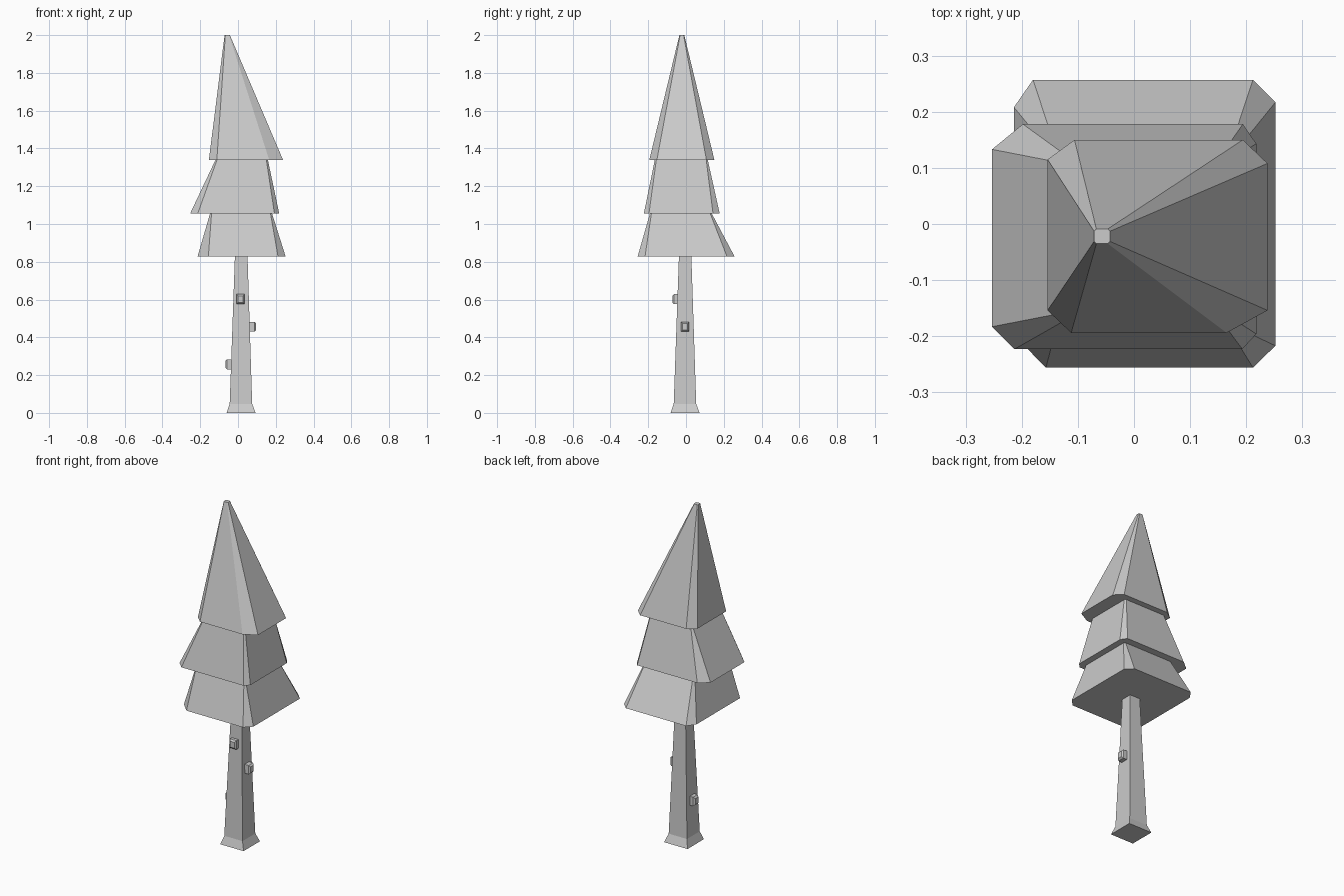
import bpy
import bmesh

if "Cube" in bpy.data.objects:
    bpy.data.objects.remove(bpy.data.objects["Cube"])


def loft(name, rings):
    """Closed solid through rings of (x, y, z) points, all of equal length."""
    bm = bmesh.new()
    loops = [[bm.verts.new(p) for p in ring] for ring in rings]
    n = len(loops[0])
    for a, b in zip(loops, loops[1:]):
        for i in range(n):
            j = (i + 1) % n
            bm.faces.new((a[i], a[j], b[j], b[i]))
    bm.faces.new(loops[0][::-1])
    bm.faces.new(loops[-1])
    bmesh.ops.recalc_face_normals(bm, faces=bm.faces)
    mesh = bpy.data.meshes.new(name)
    bm.to_mesh(mesh)
    bm.free()
    obj = bpy.data.objects.new(name, mesh)
    bpy.context.collection.objects.link(obj)
    return obj


def rect(x0, x1, y0, y1, z):
    return [(x0, y0, z), (x1, y0, z), (x1, y1, z), (x0, y1, z)]


def octagon(x0, x1, y0, y1, z, cuts):
    """Rectangle with chamfered corners; cuts = (dx, dy) from front left, anticlockwise."""
    (ax, ay), (bx, by), (cx, cy), (dx, dy) = cuts
    return [(x0, y0 + ay, z), (x0 + ax, y0, z), (x1 - bx, y0, z), (x1, y0 + by, z),
            (x1, y1 - cy, z), (x1 - cx, y1, z), (x0 + dx, y1, z), (x0, y1 - dy, z)]


def even(c):
    return [(c, c)] * 4


# Tapered square trunk with flared foot
loft("trunk", [rect(-0.06, 0.093, -0.081, 0.072, 0),
               rect(-0.044, 0.075, -0.065, 0.054, 0.048),
               rect(-0.016, 0.05, -0.037, 0.028, 0.84)])

# Three lopsided foliage tiers
loft("lower_foliage", [
    octagon(-0.214, 0.252, -0.256, 0.257, 0.828,
            [(0.057, 0.058), (0.04, 0.039), (0.04, 0.04), (0.034, 0.049)]),
    octagon(-0.148, 0.18, -0.191, 0.136, 1.056, even(0.008))])
loft("middle_foliage", [
    octagon(-0.253, 0.218, -0.223, 0.178, 1.056,
            [(0.04, 0.04), (0.025, 0.027), (0.024, 0.035), (0.055, 0.045)]),
    octagon(-0.119, 0.158, -0.165, 0.115, 1.34, even(0.008))])
loft("upper_foliage", [
    octagon(-0.154, 0.238, -0.194, 0.15, 1.34,
            [(0.042, 0.04), (0.073, 0.04), (0.044, 0.042), (0.048, 0.035)]),
    octagon(-0.071, -0.043, -0.035, -0.009, 2.0, even(0.004))])


# Stubby branch knots: square peg with a chamfered outer end
def knot(name, place):
    rings = []
    for depth, h in [(-0.015, 0.021), (0.027, 0.021), (0.036, 0.014)]:
        rings.append([place(depth, u * h, v * h * 1.25)
                      for u, v in [(-1, -1), (1, -1), (1, 1), (-1, 1)]])
    loft(name, rings)


knot("front_knot", lambda d, u, v: (0.013 + u, -0.036 - d, 0.602 + v))
knot("right_knot", lambda d, u, v: (0.06 + d, -0.005 + u, 0.456 + v))
knot("left_knot", lambda d, u, v: (-0.031 - d, -0.005 + u, 0.257 + v))
